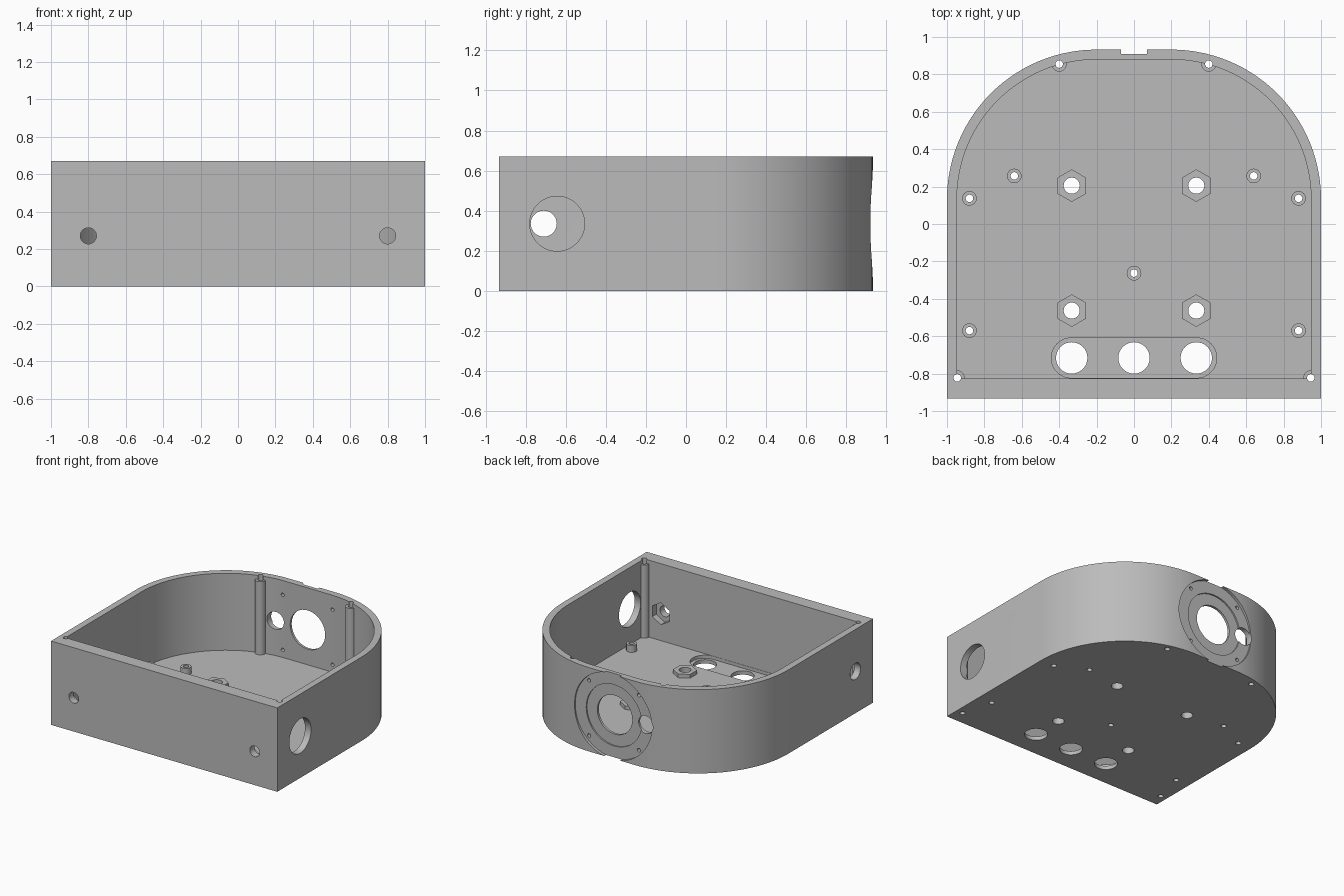
import bpy, bmesh, math
from mathutils import Matrix, Vector

old = bpy.data.objects.get("Cube")
if old:
    bpy.data.objects.remove(old)

grey = bpy.data.materials.new("light_grey")
grey.use_nodes = True
COLOR = (0.5, 0.5, 0.5, 1)
grey.diffuse_color = COLOR
grey.node_tree.nodes["Principled BSDF"].inputs["Base Color"].default_value = COLOR

FLOOR, TOP, MID = 0.055, 0.67, 0.335


def make(name, bm):
    bmesh.ops.recalc_face_normals(bm, faces=bm.faces)
    mesh = bpy.data.meshes.new(name)
    bm.to_mesh(mesh)
    bm.free()
    mesh.materials.append(grey)
    obj = bpy.data.objects.new(name, mesh)
    bpy.context.collection.objects.link(obj)
    return obj


def prism(name, outline, z0, z1):
    bm = bmesh.new()
    face = bm.faces.new([bm.verts.new((x, y, z0)) for x, y in outline])
    ext = bmesh.ops.extrude_face_region(bm, geom=[face])
    moved = [v for v in ext["geom"] if isinstance(v, bmesh.types.BMVert)]
    bmesh.ops.translate(bm, verts=moved, vec=(0, 0, z1 - z0))
    return make(name, bm)


def cylinder(name, start, end, r, sides=32, turn=0.0):
    """Cylinder between two points; few sides give a hexagon."""
    a, b = Vector(start), Vector(end)
    aim = (b - a).to_track_quat('Z', 'Y').to_matrix().to_4x4()
    mat = Matrix.Translation((a + b) / 2) @ aim @ Matrix.Rotation(turn, 4, 'Z')
    bm = bmesh.new()
    bmesh.ops.create_cone(bm, cap_ends=True, segments=sides, radius1=r, radius2=r,
                          depth=(b - a).length, matrix=mat)
    return make(name, bm)


def arc(cx, cy, r, a0, a1, n=28):
    angles = [math.radians(a0 + (a1 - a0) * i / n) for i in range(n + 1)]
    return [(cx + r * math.cos(t), cy + r * math.sin(t)) for t in angles]


def d_shape(half, front, r):
    """Square front corners, large rounded back corners."""
    return ([(-half, front), (half, front)]
            + arc(0.2, 0.1325, r, 0, 90) + arc(-0.2, 0.1325, r, 90, 180))


def combine(target, tool, operation):
    mod = target.modifiers.new("combine", 'BOOLEAN')
    mod.operation, mod.solver, mod.object = operation, 'EXACT', tool
    graph = bpy.context.evaluated_depsgraph_get()
    result = bpy.data.meshes.new_from_object(target.evaluated_get(graph))
    target.modifiers.clear()
    target.data = result
    bpy.data.objects.remove(tool)


def add(tool):
    combine(tray, tool, 'UNION')


def cut(tool):
    combine(tray, tool, 'DIFFERENCE')


# Open tray with a thick front wall
tray = prism("enclosure_tray", d_shape(1, -0.9325, 0.8), 0, TOP)
cut(prism("cavity", d_shape(0.947, -0.825, 0.747), FLOOR, TOP + 0.1))

# Lid screw posts, board standoffs and hexagonal floor bosses
posts = [(s * x, y) for s in (-1, 1) for x, y in ((0.4, 0.855), (0.945, -0.823))]
standoffs = [(s * x, y) for s in (-1, 1)
             for x, y in ((0.64, 0.257), (0.88, 0.137), (0.88, -0.57))] + [(0, -0.263)]
bosses = [(s * 0.333, y) for s in (-1, 1) for y in (0.205, -0.463)]
for x, y in posts:
    add(cylinder("post", (x, y, 0.02), (x, y, 0.64), 0.04, 24))
for x, y in standoffs:
    add(cylinder("standoff", (x, y, 0.02), (x, y, 0.11), 0.039, 24))
for x, y in bosses:
    add(cylinder("boss", (x, y, 0.02), (x, y, 0.085), 0.087, 6, math.pi / 6
                 if abs(math.cos(math.pi / 6)) < 0.5 else 0))

# Long shallow recess in the floor
slot = arc(0.335, -0.716, 0.107, -90, 90) + arc(-0.335, -0.716, 0.107, 90, 270)
cut(prism("slot", slot, 0.03, 0.1))

# Vertical holes through the floor
holes = ([(p, 0.02) for p in posts + standoffs] + [(p, 0.043) for p in bosses]
         + [((x, -0.716), 0.084) for x in (-0.333, 0, 0.333)])
for (x, y), r in holes:
    cut(cylinder("hole", (x, y, -0.1), (x, y, 0.8), r))

# Front screw holes with hexagonal nut pockets inside
for x in (-0.8, 0.8):
    cut(cylinder("hole", (x, -1.1, 0.27), (x, -0.7, 0.27), 0.043))
    cut(cylinder("nut_pocket", (x, -0.875, 0.27), (x, -0.75, 0.27), 0.087, 6))

# Side openings, large on the left and small on the right
cut(cylinder("side_hole", (0.8, -0.643, MID), (1.2, -0.643, MID), 0.137, 48))
cut(cylinder("side_hole", (-1.2, -0.71, MID), (-0.8, -0.71, MID), 0.065))

# Round stepped seat on the back with its openings and screw holes
cut(cylinder("seat", (0, 0.91, MID), (0, 1.1, MID), 0.342, 64))
cut(cylinder("inner_seat", (0, 0.899, MID), (0, 1.1, MID), 0.245, 64))
back_holes = [(0, 0, 0.155), (-0.28, 0, 0.07)]
back_holes += [(sx * 0.22, sz * 0.22, 0.014) for sx in (-1, 1) for sz in (-1, 1)]
for x, dz, r in back_holes:
    cut(cylinder("hole", (x, 0.8, MID + dz), (x, 1.1, MID + dz), r, 40))

# Smooth curved walls, crisp edges
bpy.ops.object.select_all(action='DESELECT')
tray.select_set(True)
bpy.context.view_layer.objects.active = tray
bpy.ops.object.shade_smooth_by_angle(angle=math.radians(30))
